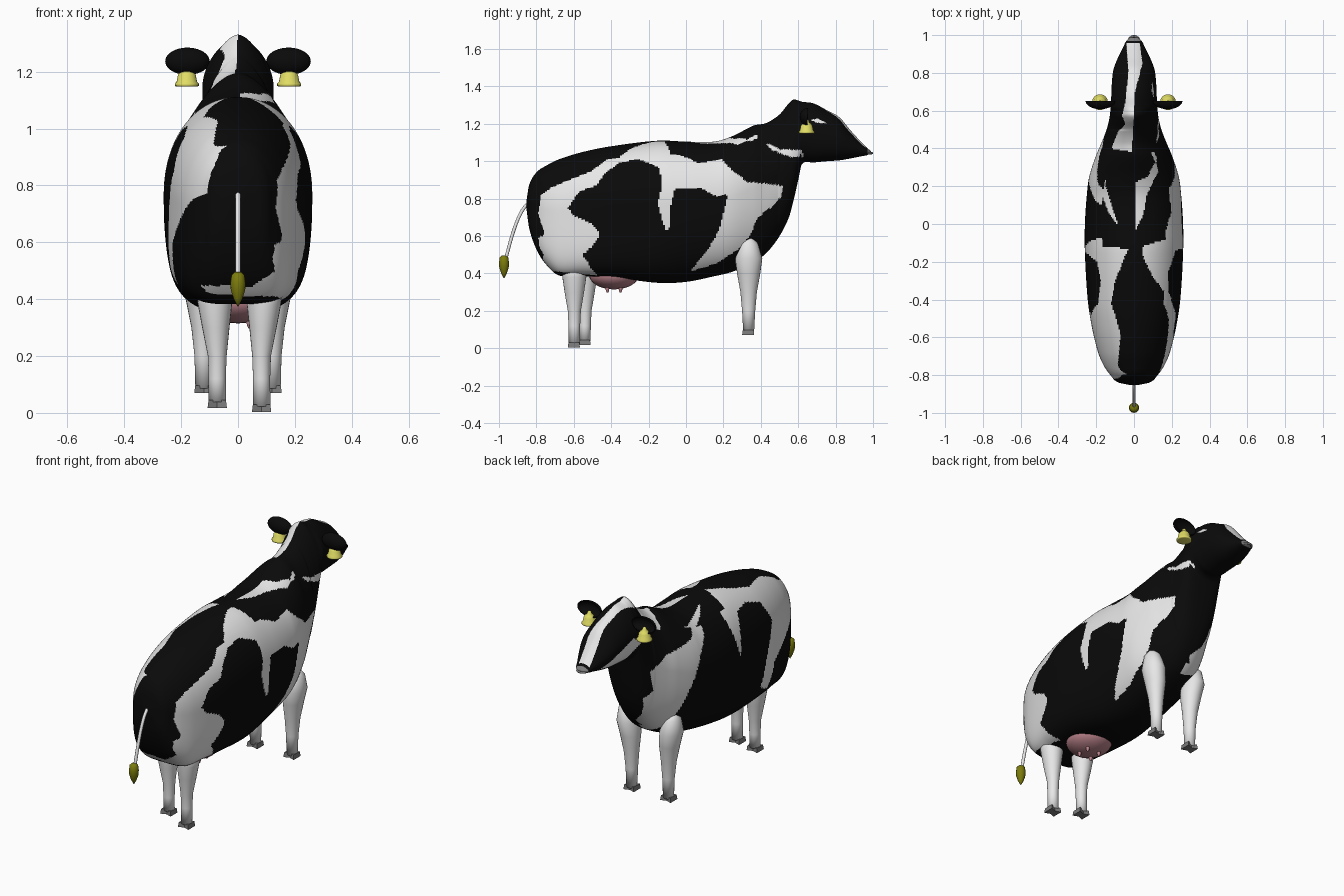
import bpy, bmesh, math
from mathutils import Vector


def mat(name, r, g, b):
    m = bpy.data.materials.new(name)
    m.diffuse_color = (r, g, b, 1)
    return m


BLACK = mat("black hide", .003, .003, .003)
WHITE = mat("white hide", .8, .8, .8)
GREY = mat("hoof grey", .2, .2, .2)
PINK = mat("udder pink", .48, .22, .25)
YELLOW = mat("bell yellow", .75, .72, .13)
OLIVE = mat("tail tuft olive", .2, .2, .004)


def finish(bm, name, mats, smooth=True):
    bmesh.ops.recalc_face_normals(bm, faces=bm.faces)
    me = bpy.data.meshes.new(name)
    bm.to_mesh(me)
    bm.free()
    for m in mats:
        me.materials.append(m)
    for p in me.polygons:
        p.use_smooth = smooth
    ob = bpy.data.objects.new(name, me)
    bpy.context.collection.objects.link(ob)
    return ob


def skin(bm, rings):
    """Join rings of points with quads and cap both ends."""
    vr = [[bm.verts.new(p) for p in r] for r in rings]
    n = len(vr[0])
    for a, b in zip(vr, vr[1:]):
        for i in range(n):
            j = (i + 1) % n
            bm.faces.new((a[i], a[j], b[j], b[i]))
    bm.faces.new(vr[0])
    bm.faces.new(vr[-1])


def stack(name, m, levels, n=24):
    """Horizontal ellipses: (x, y, z, rx, ry)."""
    bm = bmesh.new()
    skin(bm, [[(x + rx * math.cos(2 * math.pi * i / n), y + ry * math.sin(2 * math.pi * i / n), z)
               for i in range(n)] for x, y, z, rx, ry in levels])
    return finish(bm, name, [m])


def ellipsoid(name, m, c, r, keep=None):
    bm = bmesh.new()
    bmesh.ops.create_uvsphere(bm, u_segments=32, v_segments=20, radius=1)
    if keep:
        bmesh.ops.delete(bm, geom=[v for v in bm.verts if not keep(v.co)], context='VERTS')
    for v in bm.verts:
        v.co = Vector([c[k] + r[k] * v.co[k] for k in range(3)])
    return finish(bm, name, [m])


# --- Body, neck and head: one loft along y (y, bottom, top, half width)
SECT = [(-.853, .745, .79, .02), (-.838, .64, .875, .085), (-.80, .53, .94, .125),
        (-.75, .45, .975, .16), (-.68, .39, 1.01, .19), (-.55, .385, 1.05, .222),
        (-.4, .38, 1.08, .245), (-.15, .35, 1.11, .26), (0, .355, 1.105, .26),
        (.15, .385, 1.105, .25), (.25, .41, 1.135, .237), (.36, .46, 1.19, .202),
        (.43, .51, 1.205, .172), (.5, .6, 1.25, .145), (.55, .7, 1.31, .132),
        (.575, .79, 1.33, .128), (.6, .9, 1.325, .125), (.62, .985, 1.318, .125),
        (.68, .993, 1.31, .12), (.75, 1.0, 1.275, .117), (.82, 1.005, 1.235, .108),
        (.88, 1.015, 1.165, .085), (.93, 1.025, 1.11, .06), (.97, 1.033, 1.07, .04),
        (.988, 1.043, 1.055, .018)]
RING = 220


def ring(y, zb, zt, w):
    zm = zb + (zt - zb) * (.55 if y < .5 else .5)
    t = min(1, max(0, (y + .5) / .55))
    low = 4.4 - 2.0 * t * t * (3 - 2 * t)
    high = 2.1 if y < .2 else max(1.7, 2.1 - (y - .2) * 2)
    pts = []
    for i in range(RING):
        c, s = math.cos(2 * math.pi * i / RING), math.sin(2 * math.pi * i / RING)
        n = high if s > 0 else low
        r = (abs(c) ** n + abs(s) ** n) ** (-1 / n)
        pts.append((w * r * c, y, zm + r * s * ((zt - zm) if s > 0 else (zm - zb))))
    return pts


rings = []
for k in range(len(SECT) - 1):
    a, b, c, d = (Vector(SECT[min(max(k + o, 0), len(SECT) - 1)]) for o in (-1, 0, 1, 2))
    steps = max(1, math.ceil((c - b).length / .01))
    h = c[0] - b[0]
    m1 = (c - a) / (c[0] - a[0]) * h
    m2 = (d - b) / (d[0] - b[0]) * h
    for s in range(steps):
        t = s / steps
        rings.append(ring(*(b * (2 * t**3 - 3 * t * t + 1) + m1 * (t**3 - 2 * t * t + t)
                            + c * (3 * t * t - 2 * t**3) + m2 * (t**3 - t * t))))
rings.append(ring(*SECT[-1]))
bm = bmesh.new()
skin(bm, rings)
body = finish(bm, "body_and_head", [BLACK, WHITE, GREY])

# --- White hide patches, outlined per direction
RIGHT = [  # (y, z)
    [(-.2, 1.13), (-.07, 1.13), (-.02, 1.03), (.07, .99), (.19, 1.01), (.26, .94), (.33, .89), (.52, .87),
     (.51, .81), (.45, .75), (.385, .7), (.34, .6), (.28, .53), (.155, .45), (.02, .41), (.12, .53), (.18, .64),
     (.225, .82), (.155, .815), (.075, .86), (0, .85), (-.06, .85), (-.08, .77), (-.09, .63), (-.11, .63),
     (-.15, .77), (-.13, .87), (-.14, .965), (-.25, 1.01), (-.35, .995), (-.43, .94), (-.48, .87), (-.57, .84),
     (-.63, .75), (-.6, .71), (-.51, .67), (-.46, .61), (-.5, .55), (-.55, .5), (-.51, .43), (-.47, .39),
     (-.7, .41), (-.9, .41), (-.8, .58), (-.755, .61), (-.79, .72), (-.775, .82), (-.72, .86), (-.6, .91),
     (-.51, .945), (-.41, 1.02)],
    [(.42, 1.1), (.5, 1.065), (.62, 1.06), (.63, 1.02), (.55, 1.025), (.46, 1.06)],
    [(.67, 1.22), (.72, 1.235), (.79, 1.22), (.8, 1.2), (.7, 1.205)],
    [(.2, 1.1), (.35, 1.14), (.42, 1.165), (.42, 1.14), (.35, 1.11)]]
LEFT = [  # (y, z)
    [(-.05, 1.13), (-.1, .9), (-.14, .76), (-.16, .9), (-.2, 1), (-.3, 1.01), (-.42, .97), (-.48, .85),
     (-.42, .7), (-.36, .5), (-.45, .45), (-.5, .6), (-.62, .67), (-.75, .75), (-.9, .8), (-.9, 1.13)],
    [(.12, 1.12), (.22, 1), (.42, .97), (.53, .9), (.5, .78), (.6, .68), (.5, .55), (.4, .48), (.33, .62),
     (.28, .74), (.2, .9), (.12, .98), (.05, 1.12)],
    [(.6, 1.1), (.66, 1.15), (.8, 1.1), (.9, 1.04), (.7, 1.02)]]
TOP = [  # (x, y)
    [(-.16, .45), (-.14, .3), (-.15, .2), (-.08, -.02), (-.13, .05), (-.17, .15), (-.24, .2), (-.24, .45)],
    [(.005, .22), (.07, .25), (.12, .34), (.13, .28), (.07, .16), (.05, .05), (.005, -.04)],
    [(.04, -.12), (.17, -.08), (.2, .02), (.3, .05), (.3, -.5), (.22, -.5), (.19, -.4), (.1, -.28), (.05, -.18)],
    [(-.03, -.13), (-.28, -.11), (-.25, -.2), (-.2, -.3), (-.19, -.42), (-.23, -.5), (-.22, -.65), (-.2, -.8),
     (-.09, -.8), (-.07, -.58), (-.12, -.42), (-.1, -.3)],
    [(.03, .96), (.045, .85), (.005, .7), (-.01, .38), (-.12, .4), (-.08, .5), (-.045, .65), (-.03, .8), (-.04, .96)]]
REAR = [  # (x, z)
    [(-.05, 1.09), (-.11, 1), (-.1, .93), (-.08, .87), (-.12, .8), (-.17, .75), (-.22, .64), (-.24, .58),
     (-.3, .6), (-.3, 1.1)],
    [(.17, .97), (.165, .88), (.15, .83), (.17, .77), (.12, .73), (.16, .63), (.12, .55), (.13, .5), (.05, .445),
     (-.2, .45), (-.2, .41), (.28, .4), (.28, .97)]]
CHEST = [[(-.3, .75), (-.1, .72), (-.06, .62), (0, .56), (-.05, .5), (-.3, .45)]]


def inside(polys, u, v):
    for p in polys:
        hit = False
        for (a, b), (c, d) in zip(p, p[1:] + p[:1]):
            if (b > v) != (d > v) and u < (c - a) * (v - b) / (d - b) + a:
                hit = not hit
        if hit:
            return True
    return False


for f in body.data.polygons:
    (x, y, z), n = f.center, f.normal
    if y > .972:
        f.material_index = 2
        continue
    if y < -.6 and n.y < -.7:
        white = inside(REAR, x, z)
    elif y < .63 and n.y > .75:
        white = inside(CHEST, x, z)
    elif n.z > (.5 if y > .38 else .68):
        white = inside(TOP, x, y)
    else:
        white = inside(RIGHT if x > 0 else LEFT, y, z)
    f.material_index = int(white)


# --- Legs and hooves
def hoof(name, x, y, z):
    out = [(-.034, -.035), (0, -.022), (.034, -.035), (.034, .03), (0, .018), (-.034, .03)]
    bm = bmesh.new()
    skin(bm, [[(x + a * k, y + b * k, z + h) for a, b in out] for h, k in ((0, 1), (.027, .9))])
    finish(bm, name, [GREY], False)


for side, s in (("left", -1), ("right", 1)):
    stack("front_leg_" + side, WHITE, [(s * x, .335, z, rx, ry) for x, z, rx, ry in (
        (.15, .6, .012, .012), (.147, .56, .045, .05), (.14, .48, .062, .073), (.128, .4, .056, .062),
        (.122, .3, .042, .044), (.12, .2, .033, .035), (.12, .085, .03, .029))])
    hoof("front_hoof_" + side, s * .12, .335, .07)
    x, y, z = (.083, -.597, .003) if s > 0 else (-.073, -.54, .018)
    stack("rear_leg_" + side, WHITE, [(x + s * dx, y, h, rx, ry) for dx, h, rx, ry in (
        (.01, .46, .065, .068), (.008, .38, .06, .064), (.005, .3, .048, .052), (0, .2, .033, .035),
        (0, .12, .03, .031), (0, z + .02, .031, .03))])
    hoof("rear_hoof_" + side, x, y, z)

    # Ears: hollow bowls open to the head end
    ear = ellipsoid("ear_" + side, BLACK, (s * .178, .65, 1.237), (.078, .042, .048), lambda c: c.y < .05)
    so = ear.modifiers.new("thickness", 'SOLIDIFY')
    so.thickness = .006
    # Bells hanging in the ears
    stack("ear_bell_" + side, YELLOW, [(s * .18, .645, z, r, r) for z, r in (
        (1.148, .036), (1.15, .042), (1.158, .042), (1.165, .036), (1.19, .031), (1.2, .024),
        (1.208, .013), (1.22, .011), (1.225, .004))])

# --- Udder with four teats
ellipsoid("udder", PINK, (0, -.385, .39), (.125, .132, .075))
for sx in (-1, 1):
    for sy in (-1, 1):
        ellipsoid("teat", PINK, (sx * .04, -.385 + sy * .035, .322), (.01, .01, .025))

# --- Tail and tuft
cu = bpy.data.curves.new("tail", 'CURVE')
cu.dimensions = '3D'
cu.bevel_depth = .009
cu.bevel_resolution = 4
cu.use_fill_caps = True
sp = cu.splines.new('BEZIER')
sp.bezier_points.add(1)
for bp, co, l, r in zip(sp.bezier_points, ((0, -.84, .775), (0, -.972, .47)),
                        ((0, -.8, .79), (0, -.972, .4)), ((0, -.92, .735), (0, -.965, .6))):
    bp.co, bp.handle_left, bp.handle_right = co, l, r
cu.materials.append(WHITE)
bpy.context.collection.objects.link(bpy.data.objects.new("tail", cu))
stack("tail_tuft", OLIVE, [(0, -.973, z, r, r) for z, r in (
    (.375, .002), (.4, .015), (.43, .025), (.455, .027), (.485, .023), (.495, .012))], 16)

# --- Nose ring: half hoop on the muzzle
bm = bmesh.new()
skin(bm, [[(math.cos(a) * (.03 + .006 * math.cos(b)), .963 + math.sin(a) * (.031 + .006 * math.cos(b)),
            1.043 + .006 * math.sin(b)) for b in [2 * math.pi * j / 8 for j in range(8)]]
          for a in [math.pi * i / 16 for i in range(17)]])
finish(bm, "nose_ring", [GREY])
